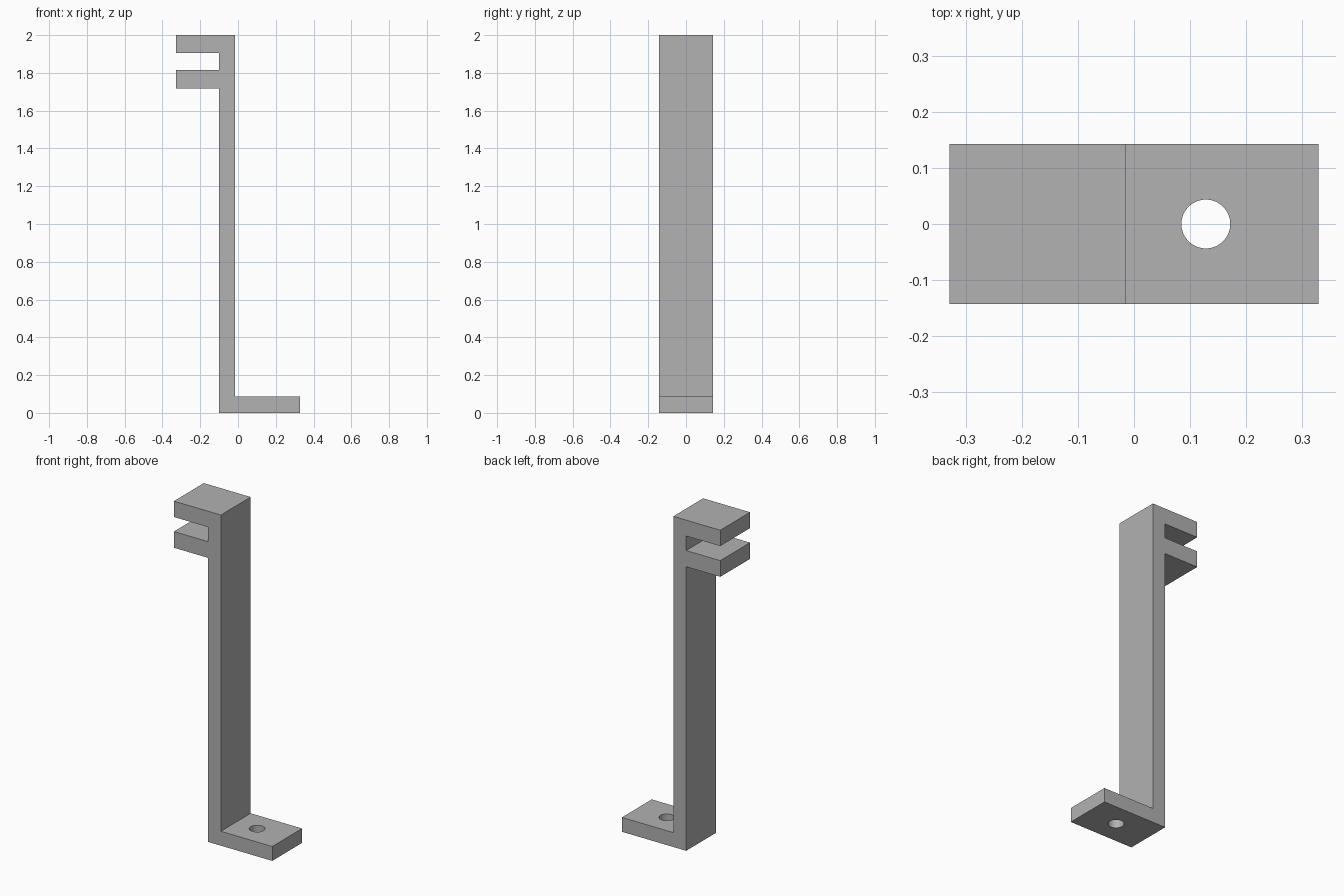
import bpy
import bmesh

cube = bpy.data.objects.get("Cube")
if cube:
    bpy.data.objects.remove(cube, do_unlink=True)

HALF_WIDTH = 0.1425

grey = bpy.data.materials.new("plain grey")
grey.use_nodes = True
colour = (0.445, 0.445, 0.445, 1)
grey.diffuse_color = colour
grey.node_tree.nodes["Principled BSDF"].inputs["Base Color"].default_value = colour

# Side profile of the bracket: foot, upright and two-pronged clip
left, inner, outer, right = -0.329, -0.101, -0.015, 0.329
profile = [
    (inner, 0), (right, 0), (right, 0.087), (outer, 0.087),
    (outer, 2), (left, 2), (left, 1.904), (inner, 1.904),
    (inner, 1.816), (left, 1.816), (left, 1.718), (inner, 1.718),
]
bm = bmesh.new()
face = bm.faces.new([bm.verts.new((x, -HALF_WIDTH, z)) for x, z in profile])
extruded = bmesh.ops.extrude_face_region(bm, geom=[face])["geom"]
bmesh.ops.translate(bm, vec=(0, 2 * HALF_WIDTH, 0),
                    verts=[v for v in extruded if isinstance(v, bmesh.types.BMVert)])
bmesh.ops.recalc_face_normals(bm, faces=bm.faces)
mesh = bpy.data.meshes.new("bracket")
bm.to_mesh(mesh)
bm.free()
mesh.materials.append(grey)
bracket = bpy.data.objects.new("bracket", mesh)
bpy.context.collection.objects.link(bracket)

# Round screw hole through the foot
bpy.ops.mesh.primitive_cylinder_add(vertices=64, radius=0.0435, depth=0.3,
                                    location=(0.128, 0, 0.05))
cutter = bpy.context.object
cutter.name = "screw_hole_cutter"
cutter.data.materials.append(grey)
cutter.hide_render = True
cutter.display_type = 'WIRE'

hole = bracket.modifiers.new("screw hole", 'BOOLEAN')
hole.operation = 'DIFFERENCE'
hole.solver = 'EXACT'
hole.object = cutter

# Apply the cut, then smooth only the hole wall
bpy.ops.object.select_all(action='DESELECT')
bracket.select_set(True)
bpy.context.view_layer.objects.active = bracket
bpy.ops.object.modifier_apply(modifier=hole.name)
bpy.data.objects.remove(cutter, do_unlink=True)
bpy.ops.object.shade_smooth_by_angle()
